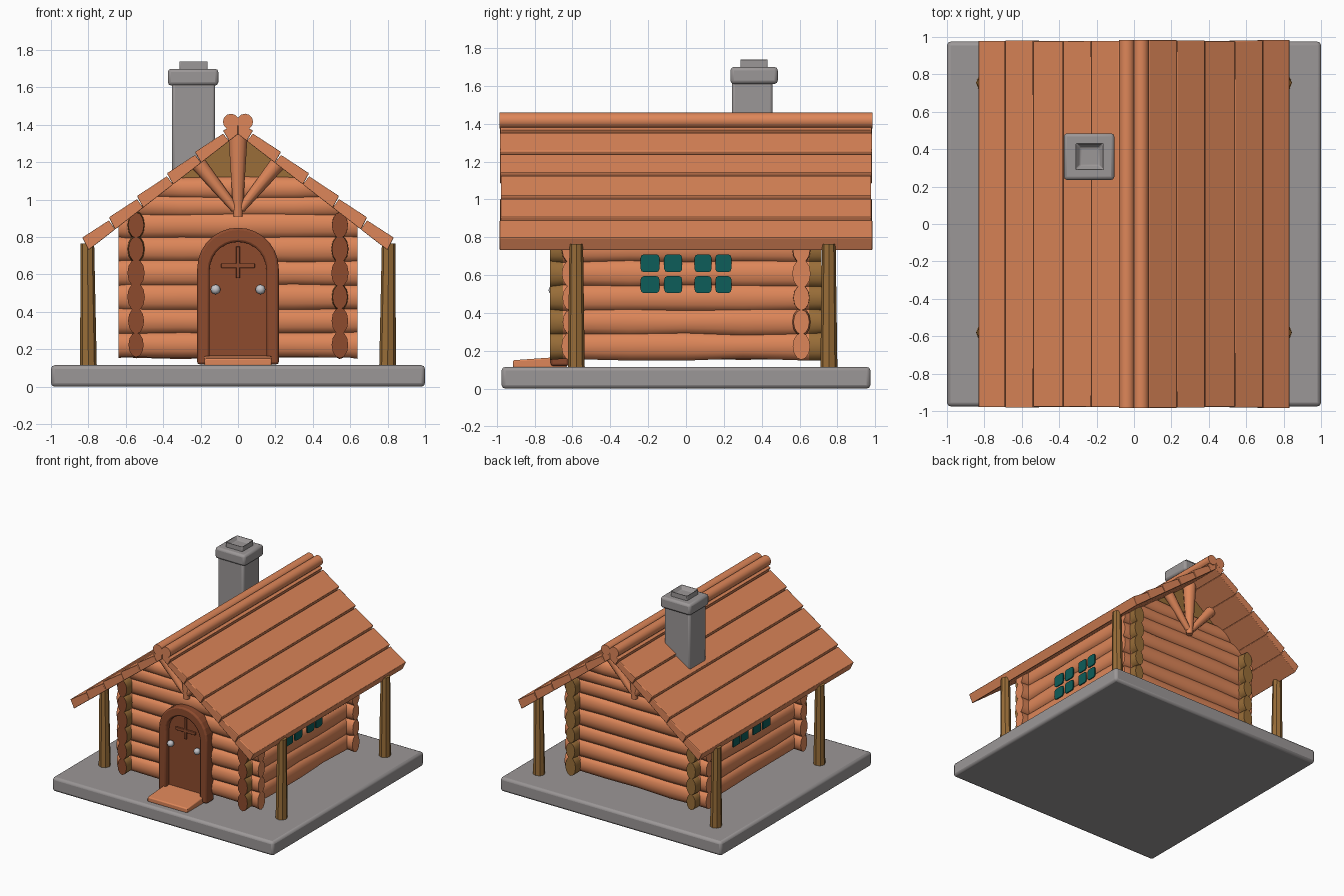
import bpy, bmesh, math, random
from mathutils import Vector

if "Cube" in bpy.data.objects:
    bpy.data.objects.remove(bpy.data.objects["Cube"])

random.seed(4)


def mat(name, rgb):
    m = bpy.data.materials.new(name)
    m.diffuse_color = (*rgb, 1)
    m.use_nodes = True
    m.node_tree.nodes["Principled BSDF"].inputs["Base Color"].default_value = m.diffuse_color
    return m


ORANGE = mat("orange_wood", (0.73, 0.24, 0.10))
BROWN = mat("dark_brown_wood", (0.27, 0.07, 0.027))
TAN = mat("tan_wood", (0.32, 0.155, 0.04))
GREY = mat("grey_stone", (0.33, 0.31, 0.31))
TEAL = mat("teal_glass", (0.004, 0.11, 0.10))
METAL = mat("pale_metal", (0.55, 0.55, 0.58))


def finish(name, bm, mats, bevel=0, angle=40):
    bmesh.ops.recalc_face_normals(bm, faces=bm.faces)
    me = bpy.data.meshes.new(name)
    bm.to_mesh(me)
    bm.free()
    ob = bpy.data.objects.new(name, me)
    bpy.context.collection.objects.link(ob)
    for m in mats:
        me.materials.append(m)
    if bevel:
        b = ob.modifiers.new("bevel", 'BEVEL')
        b.width, b.segments = bevel, 2
    bpy.ops.object.select_all(action='DESELECT')
    ob.select_set(True)
    bpy.context.view_layer.objects.active = ob
    bpy.ops.object.shade_smooth_by_angle(angle=math.radians(angle))
    return ob


def box(bm, x0, x1, y0, y1, z0, z1):
    vs = bmesh.ops.create_cube(bm, size=1)["verts"]
    for v in vs:
        v.co = Vector(((x0 + x1) / 2 + v.co.x * (x1 - x0), (y0 + y1) / 2 + v.co.y * (y1 - y0),
                       (z0 + z1) / 2 + v.co.z * (z1 - z0)))
    return vs


def prism(bm, pts, y0, y1):
    """Extrude an (x, z) outline along y."""
    a = [bm.verts.new((x, y0, z)) for x, z in pts]
    b = [bm.verts.new((x, y1, z)) for x, z in pts]
    bm.faces.new(a)
    bm.faces.new(b)
    for i in range(len(pts)):
        j = (i + 1) % len(pts)
        bm.faces.new((a[i], a[j], b[j], b[i]))


def log(bm, axis, stations, across, z, ra, rz, wobble=0.004, n=12):
    """Oval log along x or y; slightly uneven like hewn wood."""
    rings = []
    for s in stations:
        k = 1 + random.uniform(-1, 1) * wobble / ra
        ring = []
        for i in range(n):
            t = 2 * math.pi * i / n
            a, h = across + ra * k * math.cos(t), z + rz * k * math.sin(t)
            ring.append(bm.verts.new((s, a, h) if axis == 'x' else (a, s, h)))
        rings.append(ring)
    for p, q in zip(rings, rings[1:]):
        for i in range(n):
            bm.faces.new((p[i], p[(i + 1) % n], q[(i + 1) % n], q[i]))
    bm.faces.new(rings[0])
    bm.faces.new(rings[-1])


def beam(bm, p, q, r1, r2, n=10):
    """Tapered round beam from p to q."""
    p, q = Vector(p), Vector(q)
    vs = bmesh.ops.create_cone(bm, cap_ends=True, segments=n, radius1=r1, radius2=r2,
                               depth=(q - p).length)["verts"]
    rot = (q - p).to_track_quat('Z', 'Y')
    for v in vs:
        v.co = rot @ v.co + (p + q) / 2


# Stone slab
bm = bmesh.new()
box(bm, -1, 1, -0.975, 0.975, 0, 0.115)
finish("stone_slab", bm, [GREY], 0.02)

# Log walls, six courses
PITCH, Z0 = 0.128, 0.16
courses = [Z0 + PITCH * (i + 0.5) for i in range(6)]
for side, nm in ((-1, "front"), (1, "back")):
    bm = bmesh.new()
    for z in courses:
        log(bm, 'x', [-0.64, -0.6, -0.3, 0, 0.3, 0.6, 0.64], side * 0.61, z, 0.045, 0.07)
    finish(nm + "_log_wall", bm, [ORANGE])

    # Gable logs trimmed to the roof slope
    bm = bmesh.new()
    for z in (0.965, 1.06):
        log(bm, 'x', [-0.6, -0.3, 0, 0.3, 0.6], side * 0.61, z, 0.045, 0.062)
    for sx in (-1, 1):
        r = bmesh.ops.bisect_plane(bm, geom=bm.verts[:] + bm.edges[:] + bm.faces[:], dist=1e-5,
                                   plane_co=(0, 0, 1.36), plane_no=(sx * 0.77, 0, 1), clear_outer=True)
        cut = [e for e in r["geom_cut"] if isinstance(e, bmesh.types.BMEdge)]
        bmesh.ops.holes_fill(bm, edges=cut)
    finish(nm + "_gable_logs", bm, [ORANGE])

    # Tan panel in the gable peak
    bm = bmesh.new()
    prism(bm, [(-0.36, 1.075), (0.36, 1.075), (0, 1.355)], side * 0.58, side * 0.61)
    finish(nm + "_gable_panel", bm, [TAN])

    # Truss: king post, two braces and rafters
    bm = bmesh.new()
    y = side * 0.665
    beam(bm, (0, y, 0.91), (0, y, 1.36), 0.025, 0.055)
    for sx in (-1, 1):
        beam(bm, (sx * 0.015, y, 0.95), (sx * 0.21, y, 1.19), 0.022, 0.042)
    finish(nm + "_truss", bm, [ORANGE])

for sx, nm in ((-1, "left"), (1, "right")):
    bm = bmesh.new()
    for z in courses:
        log(bm, 'y', [-0.72, -0.65, -0.3, 0, 0.3, 0.65, 0.715], sx * 0.545, z, 0.043, 0.07)
    for f in bm.faces:
        y = f.calc_center_median().y
        f.material_index = 2 if y < -0.715 else 1 if abs(y) > 0.66 else 0
    finish(nm + "_log_wall", bm, [ORANGE, TAN, BROWN])

    # Eight window panes
    bm = bmesh.new()
    for y0, y1 in ((-0.24, -0.14), (-0.115, -0.02), (0.045, 0.135), (0.155, 0.24)):
        for z0, z1 in ((0.505, 0.595), (0.615, 0.71)):
            vs = box(bm, sx * 0.588, sx * 0.597, y0, y1, z0, z1)
            edges = {e for v in vs for e in v.link_edges
                     if abs(e.verts[0].co.x - e.verts[1].co.x) > 0.005}
            bmesh.ops.bevel(bm, geom=list(edges), offset=0.018, segments=2, affect='EDGES', profile=0.5)
    finish(nm + "_window_panes", bm, [TEAL])

    # Porch posts
    bm = bmesh.new()
    for y in (-0.58, 0.755):
        beam(bm, (sx * 0.80, y, 0.11), (sx * 0.805, y, 0.765), 0.045, 0.036, 8)
    finish(nm + "_posts", bm, [TAN])

    # Lapped roof boards
    bm = bmesh.new()
    xs = [0, 0.08, 0.23, 0.38, 0.54, 0.69, 0.832]
    for x0, x1 in zip(xs, xs[1:]):
        top = lambda x: 1.43 - 0.76 * x
        e = random.uniform(0, 0.008)
        lo0, lo1 = max(x0 - 0.033, 0), x1 - 0.033
        pts = [(x0, top(x0) - 0.016), (x1, top(x1)), (lo1, 1.35 - 0.775 * lo1), (lo0, 1.35 - 0.775 * lo0)]
        prism(bm, [(sx * a, b) for a, b in pts], -0.985 + e, 0.985 - e)
    finish(nm + "_roof_boards", bm, [ORANGE], 0.004)

    # Ridge log
    bm = bmesh.new()
    log(bm, 'y', [-0.985, -0.5, 0, 0.5, 0.985], sx * 0.038, 1.417, 0.042, 0.042, 0.001)
    finish(nm + "_ridge_log", bm, [ORANGE])

# Chimney: shaft, cap and hollow flue
bm = bmesh.new()
box(bm, -0.353, -0.122, 0.243, 0.457, 1.10, 1.63)
finish("chimney_shaft", bm, [GREY], 0.015)
bm = bmesh.new()
box(bm, -0.375, -0.105, 0.235, 0.485, 1.61, 1.70)
finish("chimney_cap", bm, [GREY], 0.018)
bm = bmesh.new()
box(bm, -0.312, -0.162, 0.288, 0.432, 1.69, 1.743)
bm.faces.ensure_lookup_table()
lid = max(bm.faces, key=lambda f: f.calc_center_median().z)
bmesh.ops.inset_individual(bm, faces=[lid], thickness=0.035)
bmesh.ops.translate(bm, verts=lid.verts[:], vec=(0, 0, -0.03))
finish("chimney_flue", bm, [GREY], 0.006)


# Door with arched frame
def arch(r, spring, z0=0.12, n=14):
    return ([(r, z0)] + [(r * math.cos(math.pi * i / n), spring + r * math.sin(math.pi * i / n))
                         for i in range(n + 1)] + [(-r, z0)])


bm = bmesh.new()
outer, inner = arch(0.218, 0.632), arch(0.152, 0.622)
for i in range(len(outer) - 1):
    prism(bm, [outer[i], outer[i + 1], inner[i + 1], inner[i]], -0.715, -0.62)
bmesh.ops.remove_doubles(bm, verts=bm.verts, dist=1e-5)
seen = {}
for f in bm.faces:
    seen.setdefault(frozenset(f.verts), []).append(f)
bmesh.ops.delete(bm, geom=[f for g in seen.values() if len(g) > 1 for f in g], context='FACES')
finish("door_frame", bm, [BROWN], 0.012)
bm = bmesh.new()
prism(bm, arch(0.16, 0.622), -0.672, -0.63)
finish("door", bm, [BROWN])
bm = bmesh.new()
box(bm, -0.011, 0.011, -0.684, -0.67, 0.58, 0.75)
box(bm, -0.09, 0.09, -0.684, -0.67, 0.635, 0.66)
finish("door_cross", bm, [BROWN], 0.004)

# Door knobs
bm = bmesh.new()
for sx in (-1, 1):
    s = bmesh.ops.create_uvsphere(bm, u_segments=12, v_segments=8, radius=0.026)["verts"]
    bmesh.ops.translate(bm, verts=s, vec=(sx * 0.12, -0.70, 0.52))
    beam(bm, (sx * 0.12, -0.665, 0.52), (sx * 0.12, -0.70, 0.52), 0.012, 0.012, 8)
finish("door_knobs", bm, [METAL])

# Sloping doorstep
bm = bmesh.new()
for v in box(bm, -0.18, 0.18, -0.915, -0.63, 0.11, 0.17):
    if v.co.y < -0.9 and v.co.z > 0.15:
        v.co.z = 0.15
finish("doorstep", bm, [ORANGE], 0.008)
